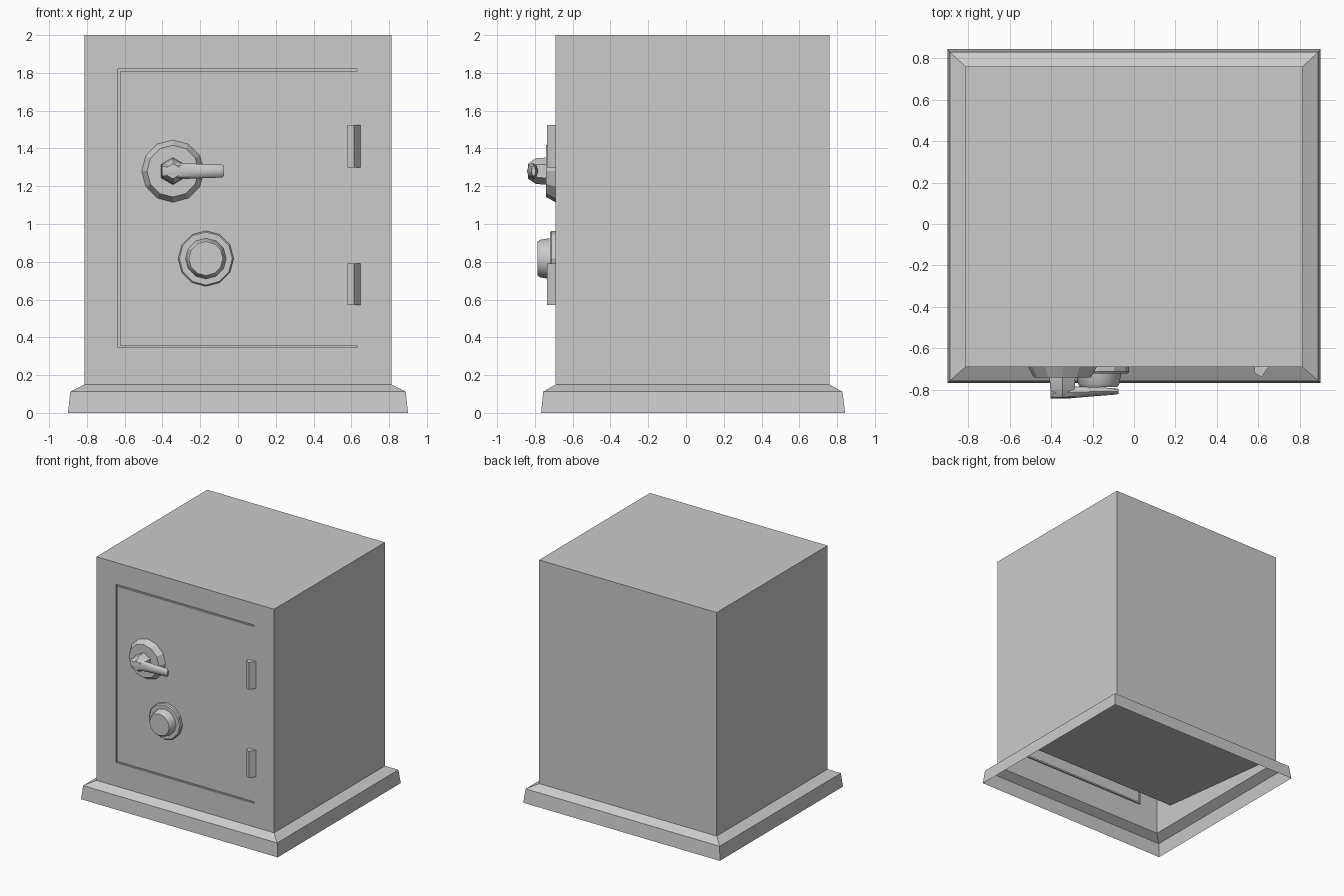
import bpy, bmesh
from math import sin, cos, tau, radians
from mathutils import Vector

if "Cube" in bpy.data.objects:
    bpy.data.objects.remove(bpy.data.objects["Cube"], do_unlink=True)

grey = bpy.data.materials.new("plain_grey")
grey.use_nodes = True
colour = (0.6, 0.6, 0.6, 1)
grey.diffuse_color = colour
grey.node_tree.nodes["Principled BSDF"].inputs["Base Color"].default_value = colour


def finish(name, bm, smooth=None):
    """Turn a bmesh into a named, coloured object."""
    mesh = bpy.data.meshes.new(name)
    bm.to_mesh(mesh)
    bm.free()
    mesh.materials.append(grey)
    obj = bpy.data.objects.new(name, mesh)
    bpy.context.collection.objects.link(obj)
    if smooth:
        bpy.ops.object.select_all(action='DESELECT')
        obj.select_set(True)
        bpy.context.view_layer.objects.active = obj
        bpy.ops.object.shade_smooth_by_angle(angle=radians(smooth))
    return obj


def loft(name, rings, cap_start=False, cap_end=True, smooth=None):
    """Skin a list of equal-length point rings."""
    bm = bmesh.new()
    loops = [[bm.verts.new(p) for p in ring] for ring in rings]
    n = len(loops[0])
    for a, b in zip(loops, loops[1:]):
        for i in range(n):
            j = (i + 1) % n
            bm.faces.new((a[i], a[j], b[j], b[i]))
    if cap_start:
        bm.faces.new(loops[0][::-1])
    if cap_end:
        bm.faces.new(loops[-1])
    if cap_start and cap_end:
        bmesh.ops.recalc_face_normals(bm, faces=bm.faces)
    return finish(name, bm, smooth)


def disc(name, x, z, profile, sides=12, smooth=None):
    """Turned part facing the front; profile is (radius, y) from back to front."""
    rings = [[(x + r * cos(i * tau / sides + tau / 4), y,
               z + r * sin(i * tau / sides + tau / 4)) for i in range(sides)]
             for r, y in profile]
    return loft(name, rings, smooth=smooth)


def rect(hx, front, back, z):
    return [(-hx, front, z), (hx, front, z), (hx, back, z), (-hx, back, z)]


HX, FRONT, BACK, LOW, TOP = 0.813, -0.69, 0.76, 0.15, 2.0

# Body shell: front wall as a grid so the door seam can be sunk into it
xs = [-HX, -0.635, -0.624, 0.63, HX]
zs = [LOW, 0.345, 0.358, 1.807, 1.82, TOP]
bm = bmesh.new()
grid = [[bm.verts.new((x, FRONT, z)) for x in xs] for z in zs]
seam = []
for r in range(len(zs) - 1):
    for c in range(len(xs) - 1):
        f = bm.faces.new((grid[r][c], grid[r][c + 1], grid[r + 1][c + 1], grid[r + 1][c]))
        if (c == 1 and r in (1, 2, 3)) or (c == 2 and r in (1, 3)):
            seam.append(f)
bl, br = bm.verts.new((-HX, BACK, LOW)), bm.verts.new((HX, BACK, LOW))
tl, tr = bm.verts.new((-HX, BACK, TOP)), bm.verts.new((HX, BACK, TOP))
bm.faces.new((br, bl, tl, tr))
bm.faces.new([bl] + [row[0] for row in grid] + [tl])
bm.faces.new([tr] + [row[-1] for row in reversed(grid)] + [br])
bm.faces.new(grid[-1] + [tr, tl])
bmesh.ops.recalc_face_normals(bm, faces=bm.faces)
sunk = bmesh.ops.extrude_face_region(bm, geom=seam)["geom"]
bmesh.ops.translate(bm, vec=(0, 0.012, 0),
                    verts=[g for g in sunk if isinstance(g, bmesh.types.BMVert)])
bmesh.ops.delete(bm, geom=[f for f in seam if f.is_valid], context='FACES_ONLY')
finish("safe_body", bm)

# Flared plinth, open underneath
loft("plinth", [rect(0.9, -0.767, 0.843, 0), rect(0.888, -0.756, 0.828, 0.112),
                rect(HX, FRONT, BACK, LOW)], cap_end=False)

# Sloping floor panel inside the shell
bm = bmesh.new()
bm.faces.new([bm.verts.new(p) for p in ((-HX, -0.527, 0.33), (-HX, BACK, 0.2),
                                        (HX, BACK, 0.2), (HX, -0.527, 0.33))])
finish("inner_floor", bm)

# Hinges
section = [(0.58, FRONT), (0.58, -0.718), (0.615, -0.737), (0.648, FRONT)]
for name, low, high in (("upper_hinge", 1.3, 1.525), ("lower_hinge", 0.57, 0.79)):
    loft(name, [[(x, y, z) for x, y in section] for z in (low, high)],
         cap_start=True, smooth=50)

# Handle: rose, hub and tapered lever
KX, KZ = -0.345, 1.28
disc("handle_rose", KX, KZ, [(0.165, FRONT), (0.137, -0.74)])
disc("handle_hub", KX, KZ, [(0.072, -0.735), (0.068, -0.795), (0.04, -0.836)],
     sides=6, smooth=35)


def lever_ring(x, y, ry, rz):
    return [(x, y + ry * cos(i * tau / 8), KZ + rz * sin(i * tau / 8)) for i in range(8)]


loft("handle_lever", [lever_ring(-0.402, -0.815, 0.026, 0.034),
                      lever_ring(-0.33, -0.812, 0.03, 0.044),
                      lever_ring(-0.2, -0.808, 0.023, 0.038),
                      lever_ring(-0.085, -0.807, 0.015, 0.034),
                      lever_ring(-0.075, -0.807, 0.011, 0.026)],
     cap_start=True, smooth=40)

# Combination dial: plate and knob
DX, DZ = -0.17, 0.817
disc("dial_plate", DX, DZ, [(0.147, FRONT), (0.147, -0.712), (0.14, -0.72)])
disc("dial_knob", DX, DZ, [(0.108, -0.718), (0.1, -0.77), (0.09, -0.785)], smooth=35)
